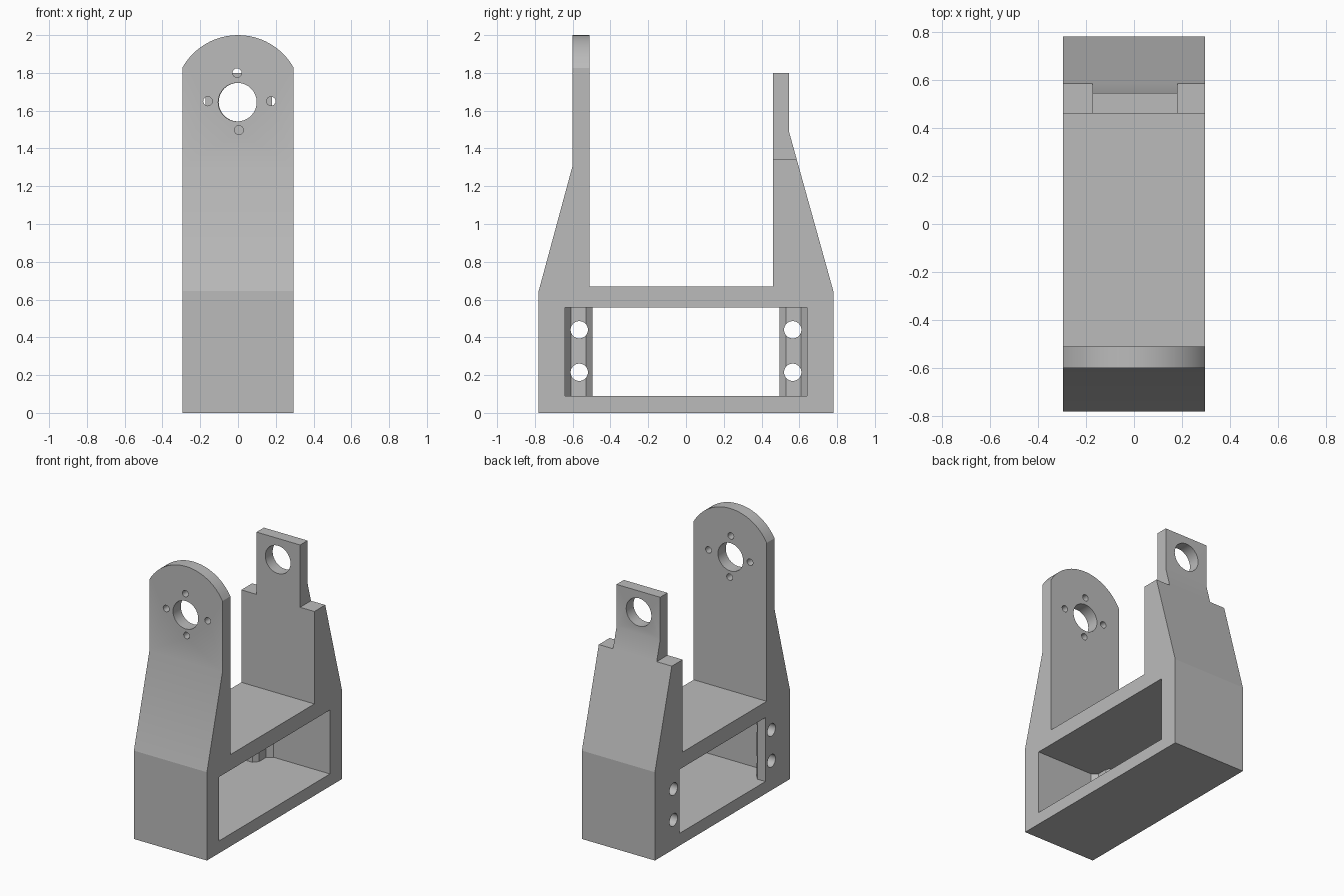
import bpy, bmesh, math
from mathutils import Vector

if "Cube" in bpy.data.objects:
    bpy.data.objects.remove(bpy.data.objects["Cube"])

grey = bpy.data.materials.new("bracket grey")
grey.use_nodes = True
colour = (0.5, 0.5, 0.5, 1)
grey.diffuse_color = colour
grey.node_tree.nodes["Principled BSDF"].inputs["Base Color"].default_value = colour

HALF = 0.295          # half width of the bracket
PIVOT = 1.645         # height of the pivot holes


def prism(name, outline, axis, low, high):
    """Extrude a 2D outline along an axis; outline uses the other two axes in order."""
    bm = bmesh.new()

    def place(p, d):
        co = list(p)
        co.insert(axis, d)
        return Vector(co)

    face = bm.faces.new([bm.verts.new(place(p, low)) for p in outline])
    extruded = bmesh.ops.extrude_face_region(bm, geom=[face])["geom"]
    move = Vector((0, 0, 0))
    move[axis] = high - low
    bmesh.ops.translate(bm, vec=move,
                        verts=[v for v in extruded if isinstance(v, bmesh.types.BMVert)])
    bmesh.ops.recalc_face_normals(bm, faces=bm.faces)
    mesh = bpy.data.meshes.new(name)
    bm.to_mesh(mesh)
    bm.free()
    mesh.materials.append(grey)
    obj = bpy.data.objects.new(name, mesh)
    bpy.context.collection.objects.link(obj)
    return obj


def box(x0, x1, y0, y1):
    return [(x0, y0), (x1, y0), (x1, y1), (x0, y1)]


def circle(cx, cy, r, n=32):
    return [(cx + r * math.cos(math.tau * i / n), cy + r * math.sin(math.tau * i / n))
            for i in range(n)]


def cut(target, outline, axis, low, high, operation="DIFFERENCE"):
    cutter = prism("cutter", outline, axis, low, high)
    cutter.hide_render = True
    mod = target.modifiers.new("cut", "BOOLEAN")
    mod.operation = operation
    mod.solver = "EXACT"
    mod.object = cutter
    bpy.ops.object.select_all(action="DESELECT")
    bpy.context.view_layer.objects.active = target
    target.select_set(True)
    bpy.ops.object.modifier_apply(modifier=mod.name)
    bpy.data.objects.remove(cutter)


# Base: rectangular tube with a raised deck between the arms
base = prism("base_frame", [(-0.78, 0), (0.78, 0), (0.78, 0.645), (0.46, 0.645),
                            (0.46, 0.67), (-0.51, 0.67), (-0.51, 0.645), (-0.78, 0.645)],
             0, -HALF, HALF)
cut(base, box(-0.64, 0.64, 0.09, 0.557), 0, -1, 1)

# Screw flanges at both ends of the opening, on the right side
flanges = []
for label, s in (("front", -1), ("back", 1)):
    flange = prism(label + "_screw_flange",
                   [(-HALF, s * 0.64), (-HALF, s * 0.495), (-0.23, s * 0.495),
                    (-0.2, s * 0.53), (-0.2, s * 0.61), (-0.16, s * 0.64)],
                   2, 0.09, 0.557)
    for z in (0.215, 0.44):
        cut(flange, circle(s * 0.565, z, 0.046, 24), 0, -1, 1)
    flanges.append(flange)

# Front arm: tapered foot, rounded top, pivot hole with four screw holes
front = prism("front_arm", [(-0.78, 0.645), (-0.51, 0.645), (-0.51, 2.1),
                            (-0.6, 2.1), (-0.6, 1.31)], 0, -HALF, HALF)
radius = 0.336
sweep = math.asin(HALF / radius)
arch = [(-HALF - 0.001, 0.5), (HALF + 0.001, 0.5)]
for i in range(25):
    a = sweep * (1 - i / 12)
    arch.append((1.0034 * radius * math.sin(a), 2 - radius + radius * math.cos(a)))
cut(front, arch, 1, -1, 0, "INTERSECT")
cut(front, circle(-0.003, PIVOT, 0.102), 1, -1, 0)
for x, z in ((-0.16, 1.65), (0.175, 1.65), (-0.005, 1.8), (0.005, 1.497)):
    cut(front, circle(x, z, 0.024, 16), 1, -1, 0)

# Back arm: tapered foot, stepped shoulders, narrow tab with a pivot hole
back = prism("back_arm", [(0.46, 0.645), (0.78, 0.645), (0.545, 1.49),
                          (0.545, 1.8), (0.46, 1.8)], 0, -HALF, HALF)
cut(back, box(-0.5, -0.173, 1.345, 2), 1, 0, 1)
cut(back, box(0.18, 0.5, 1.345, 2), 1, 0, 1)
cut(back, circle(0.0, PIVOT, 0.102), 1, 0, 1)

# Smooth the rounded walls while keeping corners sharp
bpy.ops.object.select_all(action="DESELECT")
for obj in [base, front, back] + flanges:
    obj.select_set(True)
bpy.ops.object.shade_smooth_by_angle(angle=math.radians(25))
